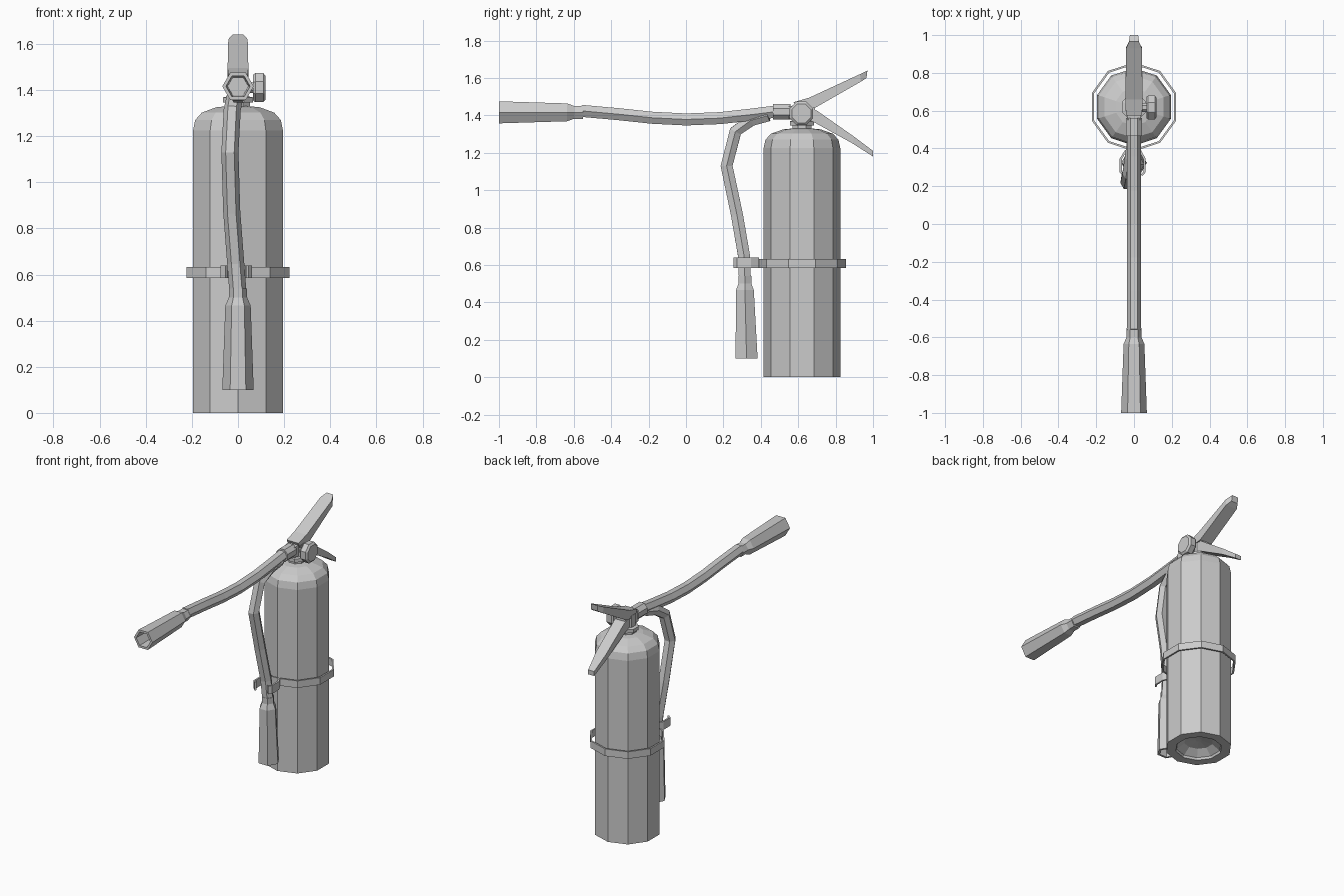
import bpy, bmesh, math
from mathutils import Vector

if "Cube" in bpy.data.objects:
    bpy.data.objects.remove(bpy.data.objects["Cube"])

CY = 0.62  # y position of the tank axis


def finish(name, bm):
    bmesh.ops.recalc_face_normals(bm, faces=bm.faces)
    mesh = bpy.data.meshes.new(name)
    bm.to_mesh(mesh)
    bm.free()
    obj = bpy.data.objects.new(name, mesh)
    bpy.context.collection.objects.link(obj)
    return obj


def sweep(name, path, sides, direction=None, phase=0, closed=False):
    """Polygon rings of (x, y, z, radius) joined into a solid."""
    bm = bmesh.new()
    pts = [Vector(p[:3]) for p in path]
    rings = []
    for i, p in enumerate(path):
        t = direction or pts[min(i + 1, len(pts) - 1)] - pts[max(i - 1, 0)]
        t = Vector(t).normalized()
        ref = Vector((0, 1, 0)) if abs(t.x) > 0.9 else Vector((1, 0, 0))
        side = (ref - t * ref.dot(t)).normalized()
        up = t.cross(side)
        ring = []
        for k in range(sides):
            a = math.radians(phase) + math.tau * k / sides
            ring.append(bm.verts.new(pts[i] + p[3] * (math.cos(a) * side + math.sin(a) * up)))
        rings.append(ring)
    pairs = list(zip(rings, rings[1:]))
    if closed:
        pairs.append((rings[-1], rings[0]))
    else:
        bm.faces.new(rings[0])
        bm.faces.new(rings[-1])
    for a, b in pairs:
        for k in range(sides):
            j = (k + 1) % sides
            bm.faces.new((a[k], a[j], b[j], b[k]))
    return finish(name, bm)


def lathe(name, profile, sides, phase=90, closed=False):
    return sweep(name, [(0, CY, z, r) for r, z in profile], sides, (0, 0, 1), phase, closed)


def lever(name, sections):
    """Tapered bar from (y_top, z_top, y_low, z_low, half_width) sections."""
    bm = bmesh.new()
    rings = [[bm.verts.new(c) for c in ((-w, y1, z1), (w, y1, z1), (w, y0, z0), (-w, y0, z0))]
             for y1, z1, y0, z0, w in sections]
    for a, b in zip(rings, rings[1:]):
        for k in range(4):
            j = (k + 1) % 4
            bm.faces.new((a[k], a[j], b[j], b[k]))
    bm.faces.new(rings[0])
    bm.faces.new(rings[-1])
    return finish(name, bm)


def band(name, pts, thick, z0, z1):
    """Flat strip bent along xy points."""
    bm = bmesh.new()
    vs = [bm.verts.new((x, y, z0)) for x, y in pts]
    us = [bm.verts.new((x, y, z1)) for x, y in pts]
    for i in range(len(pts) - 1):
        bm.faces.new((vs[i], vs[i + 1], us[i + 1], us[i]))
    obj = finish(name, bm)
    mod = obj.modifiers.new("thickness", 'SOLIDIFY')
    mod.thickness = thick
    mod.offset = 0
    return obj


# Tank with rounded shoulder and recessed base
lathe("tank", [(0.02, 0.06), (0.09, 0.05), (0.14, 0.015), (0.145, 0), (0.205, 0), (0.205, 1.225),
               (0.195, 1.27), (0.165, 1.302), (0.10, 1.325), (0.05, 1.33)], 10)

# Valve neck and collar
lathe("valve_neck", [(0.056, 1.31), (0.056, 1.345), (0.07, 1.345), (0.07, 1.368),
                     (0.05, 1.372), (0.05, 1.45)], 8, 22.5)
lever("valve_block", [(0.55, 1.45, 0.55, 1.38, 0.035), (0.69, 1.46, 0.69, 1.37, 0.035)])

# Pressure gauge on the right side
sweep("gauge", [(0.03, 0.617, 1.41, 0.025), (0.065, 0.617, 1.41, 0.025), (0.065, 0.617, 1.41, 0.06),
                (0.075, 0.617, 1.41, 0.068), (0.11, 0.617, 1.41, 0.068), (0.12, 0.617, 1.41, 0.055)],
      8, (1, 0, 0), 22.5)

# Hose coupling nut
sweep("hose_nut", [(0, 0.56, 1.42, 0.045), (0, 0.465, 1.42, 0.045)], 8, (0, 1, 0), 22.5)

# Handles
lever("upper_handle", [(0.575, 1.47, 0.595, 1.43, 0.043), (0.66, 1.495, 0.69, 1.44, 0.045),
                       (0.93, 1.62, 0.935, 1.58, 0.042), (0.97, 1.64, 0.965, 1.60, 0.024)])
lever("lower_handle", [(0.65, 1.44, 0.65, 1.38, 0.038), (0.70, 1.425, 0.69, 1.36, 0.038),
                       (0.90, 1.285, 0.89, 1.25, 0.036), (1.0, 1.21, 1.0, 1.18, 0.022)])

# Raised hose with its flared hollow nozzle
sweep("raised_hose", [(0, y, z, 0.037) for y, z in (
    (0.48, 1.42), (0.36, 1.405), (0.18, 1.385), (0, 1.378), (-0.18, 1.387),
    (-0.36, 1.406), (-0.56, 1.424))], 6)
sweep("raised_nozzle", [(0, y, 1.416, r) for y, r in (
    (-0.55, 0.04), (-0.60, 0.04), (-0.635, 0.055), (-1.0, 0.068), (-1.0, 0.052), (-0.80, 0.045))],
    6, (0, 1, 0))

# Stowed hose hanging beside the tank
sweep("stowed_hose", [(x, y, z, 0.037) for x, y, z in (
    (0, 0.44, 1.40), (-0.012, 0.35, 1.375), (-0.025, 0.265, 1.315), (-0.035, 0.217, 1.13),
    (-0.027, 0.272, 0.87), (-0.01, 0.31, 0.65), (0, 0.315, 0.52))], 6)
sweep("stowed_nozzle", [(0, y, z, r) for y, z, r in (
    (0.315, 0.54, 0.04), (0.315, 0.50, 0.04), (0.315, 0.465, 0.055), (0.324, 0.10, 0.068),
    (0.324, 0.10, 0.052), (0.32, 0.30, 0.045))], 6, (0, 0, 1))

# Strap around the tank and clip gripping the stowed hose
lathe("strap", [(0.235, 0.585), (0.235, 0.632), (0.224, 0.632), (0.224, 0.585)], 10, 90, True)
band("hose_clip", [(-0.05, 0.258), (-0.07, 0.275), (-0.07, 0.345), (-0.045, 0.385), (0.035, 0.385),
                   (0.055, 0.345), (0.055, 0.275), (0.04, 0.258)], 0.012, 0.585, 0.64)
